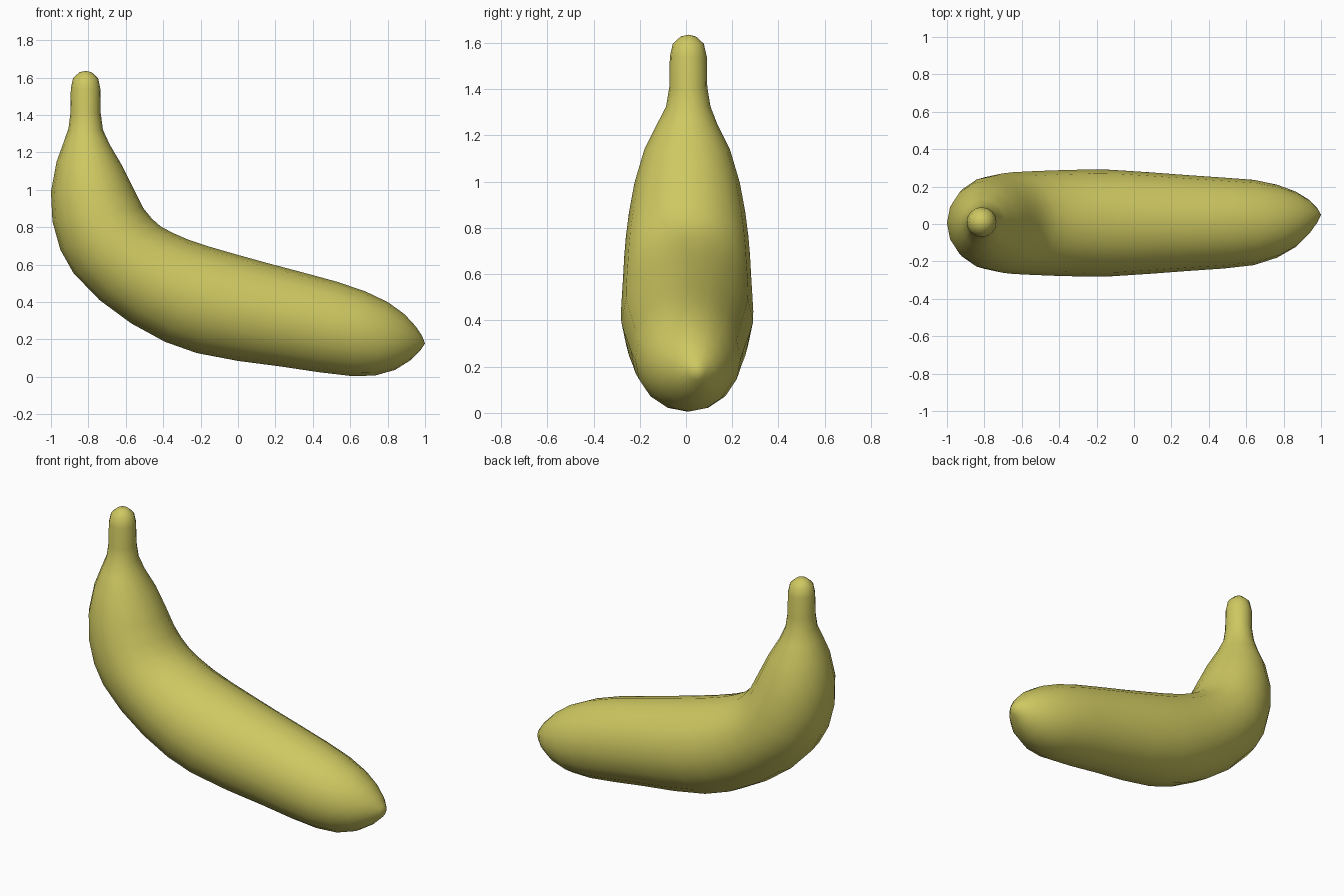
import bpy, bmesh, math

SIDES = 16
# Rings from stem to tip: outer x, outer z, inner x, inner z, half width, y centre
RINGS = [
    (-0.848, 1.628, -0.782, 1.628, 0.033, 0.01),
    (-0.882, 1.597, -0.748, 1.597, 0.067, 0.01),
    (-0.894, 1.54, -0.736, 1.54, 0.080, 0.01),
    (-0.896, 1.41, -0.734, 1.41, 0.082, 0.01),
    (-0.906, 1.33, -0.722, 1.32, 0.096, 0.01),
    (-0.930, 1.26, -0.685, 1.24, 0.130, 0.005),
    (-0.970, 1.15, -0.620, 1.13, 0.185, 0.005),
    (-1.000, 0.99, -0.555, 1.00, 0.228, 0.005),
    (-0.992, 0.83, -0.505, 0.90, 0.252, 0.005),
    (-0.950, 0.68, -0.460, 0.845, 0.265, 0.005),
    (-0.880, 0.555, -0.415, 0.805, 0.272, 0.005),
    (-0.740, 0.41, -0.350, 0.77, 0.277, 0.005),
    (-0.570, 0.285, -0.270, 0.735, 0.282, 0.005),
    (-0.390, 0.187, -0.150, 0.695, 0.286, 0.005),
    (-0.220, 0.127, -0.030, 0.66, 0.285, 0.005),
    (0.000, 0.085, 0.150, 0.61, 0.272, 0.005),
    (0.230, 0.055, 0.350, 0.557, 0.256, 0.005),
    (0.430, 0.025, 0.530, 0.508, 0.243, 0.005),
    (0.600, 0.005, 0.680, 0.457, 0.228, 0.008),
    (0.730, 0.006, 0.800, 0.400, 0.195, 0.015),
    (0.840, 0.037, 0.890, 0.335, 0.148, 0.025),
    (0.920, 0.087, 0.950, 0.270, 0.092, 0.038),
    (0.975, 0.141, 0.985, 0.217, 0.038, 0.046),
]

# Banana skin: elliptical rings lofted along the bend
bm = bmesh.new()
loops = []
for ox, oz, ix, iz, half_w, yc in RINGS:
    cx, cz, ax, az = (ox + ix) / 2, (oz + iz) / 2, (ix - ox) / 2, (iz - oz) / 2
    loop = []
    for i in range(SIDES):
        a = 2 * math.pi * i / SIDES
        c, s = math.cos(a), math.sin(a)
        loop.append(bm.verts.new((cx + ax * c, yc + half_w * s, cz + az * c)))
    loops.append(loop)
for a, b in zip(loops, loops[1:]):
    for i in range(SIDES):
        j = (i + 1) % SIDES
        bm.faces.new((a[i], a[j], b[j], b[i]))

# Stem top and pointed end
for loop, point in ((loops[0], (-0.815, 0.01, 1.636)), (loops[-1], (1.0, 0.05, 0.178))):
    pole = bm.verts.new(point)
    for i in range(SIDES):
        bm.faces.new((loop[i], loop[(i + 1) % SIDES], pole))

bmesh.ops.recalc_face_normals(bm, faces=bm.faces)
for f in bm.faces:
    f.smooth = True
mesh = bpy.data.meshes.new("banana")
bm.to_mesh(mesh)
bm.free()

# Yellow skin
skin = bpy.data.materials.new("yellow_skin")
skin.diffuse_color = (0.62, 0.58, 0.12, 1)
mesh.materials.append(skin)
bpy.context.collection.objects.link(bpy.data.objects.new("banana", mesh))
